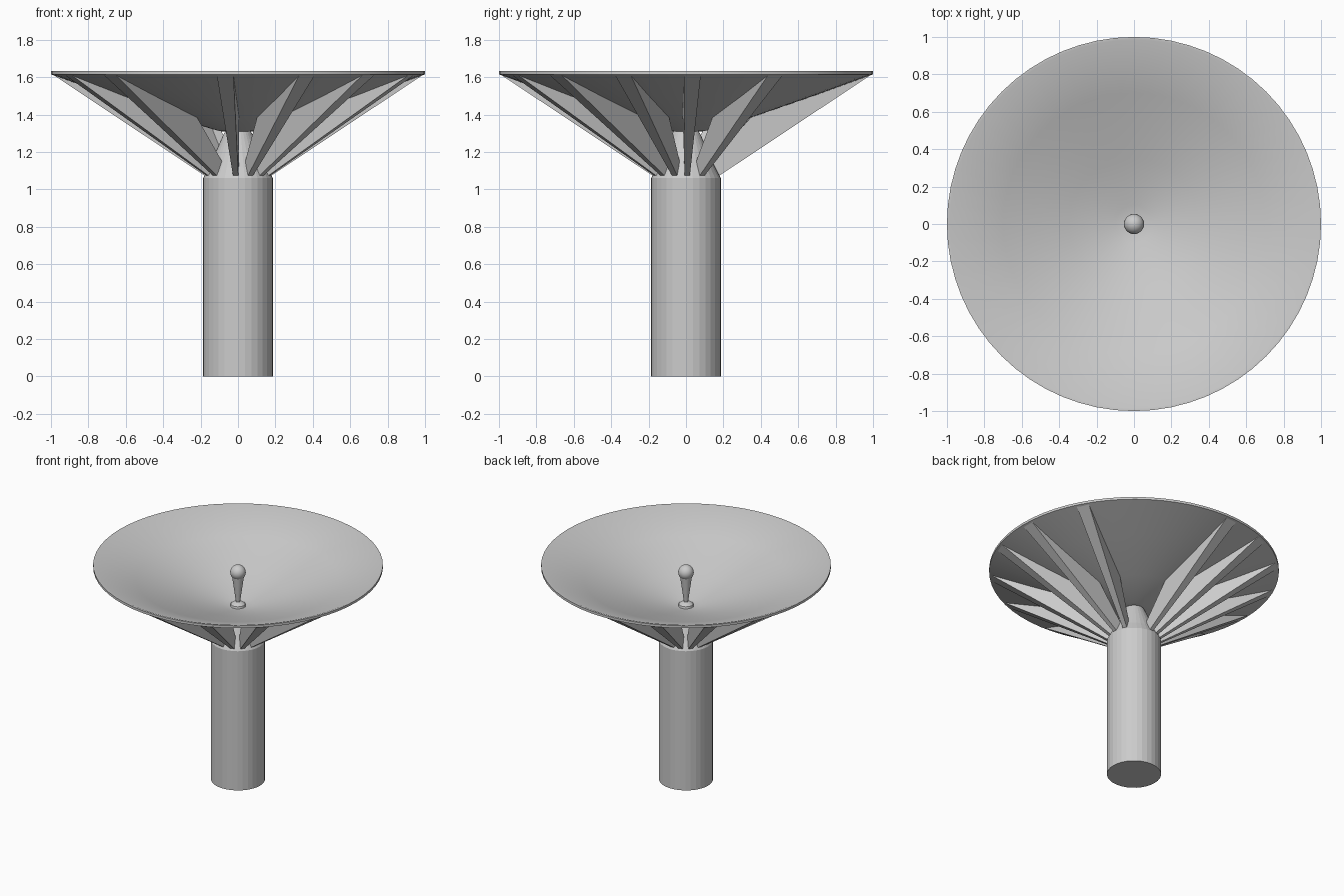
import bpy, bmesh, math
from mathutils import Matrix

if "Cube" in bpy.data.objects:
    bpy.data.objects.remove(bpy.data.objects["Cube"])


def finish(name, bm, smooth=None):
    bmesh.ops.recalc_face_normals(bm, faces=bm.faces)
    me = bpy.data.meshes.new(name)
    bm.to_mesh(me)
    bm.free()
    ob = bpy.data.objects.new(name, me)
    bpy.context.collection.objects.link(ob)
    if smooth:
        bpy.ops.object.select_all(action='DESELECT')
        ob.select_set(True)
        bpy.context.view_layer.objects.active = ob
        bpy.ops.object.shade_smooth_by_angle(angle=math.radians(smooth))
    return ob


def lathe(name, profile, sides, smooth=None):
    """Spin an (r, z) profile around the z axis."""
    bm = bmesh.new()
    vs = [bm.verts.new((r, 0, z)) for r, z in profile]
    es = [bm.edges.new(p) for p in zip(vs, vs[1:])]
    bmesh.ops.spin(bm, geom=vs + es, cent=(0, 0, 0), axis=(0, 0, 1),
                   angle=2 * math.pi, steps=sides, use_merge=True)
    bmesh.ops.remove_doubles(bm, verts=bm.verts, dist=1e-4)
    return finish(name, bm, smooth)


# Pillar with a tapered neck reaching the dish
lathe("pillar", [(0, 0), (0.187, 0), (0.187, 1.06), (0.155, 1.12),
                 (0.075, 1.30), (0.06, 1.32), (0, 1.32)], 32)

# Shallow, nearly conical dish with a thin rim
lathe("dish", [(0, 1.30), (0.1, 1.312), (0.35, 1.385), (0.7, 1.506), (1, 1.615),
               (1, 1.633), (0.985, 1.633), (0.7, 1.522), (0.35, 1.40),
               (0.1, 1.326), (0, 1.314)], 64, 25)

# Feed: small flared foot, widening stem and ball tip
lathe("feed_foot", [(0, 1.31), (0.056, 1.31), (0.05, 1.335), (0.025, 1.352), (0, 1.355)], 24, 30)
lathe("feed_stem", [(0, 1.34), (0.013, 1.34), (0.042, 1.55), (0, 1.55)], 24, 30)
ball = bmesh.new()
bmesh.ops.create_uvsphere(ball, u_segments=24, v_segments=12, radius=0.054,
                          matrix=Matrix.Translation((0, 0, 1.575)))
finish("feed_ball", ball, 40)

# Wedge ribs under the dish: (radius, height, half width), gaps left open
RIB = [(0.165, 1.065, 0.014), (0.995, 1.617, 0.045), (0.35, 1.39, 0.03), (0.13, 1.14, 0.014)]
for i, deg in enumerate([29, 2, -20, -45, -68, -94, -134, -157,
                         180, 157, 135, 113, 93]):
    bm = bmesh.new()
    left = [bm.verts.new((r, w, z)) for r, z, w in RIB]
    right = [bm.verts.new((r, -w, z)) for r, z, w in RIB]
    bm.faces.new(left)
    bm.faces.new(right[::-1])
    for k in range(4):
        n = (k + 1) % 4
        bm.faces.new((left[k], right[k], right[n], left[n]))
    bmesh.ops.rotate(bm, verts=bm.verts, cent=(0, 0, 0),
                     matrix=Matrix.Rotation(math.radians(deg), 3, 'Z'))
    finish(f"support_rib_{i + 1}", bm)
